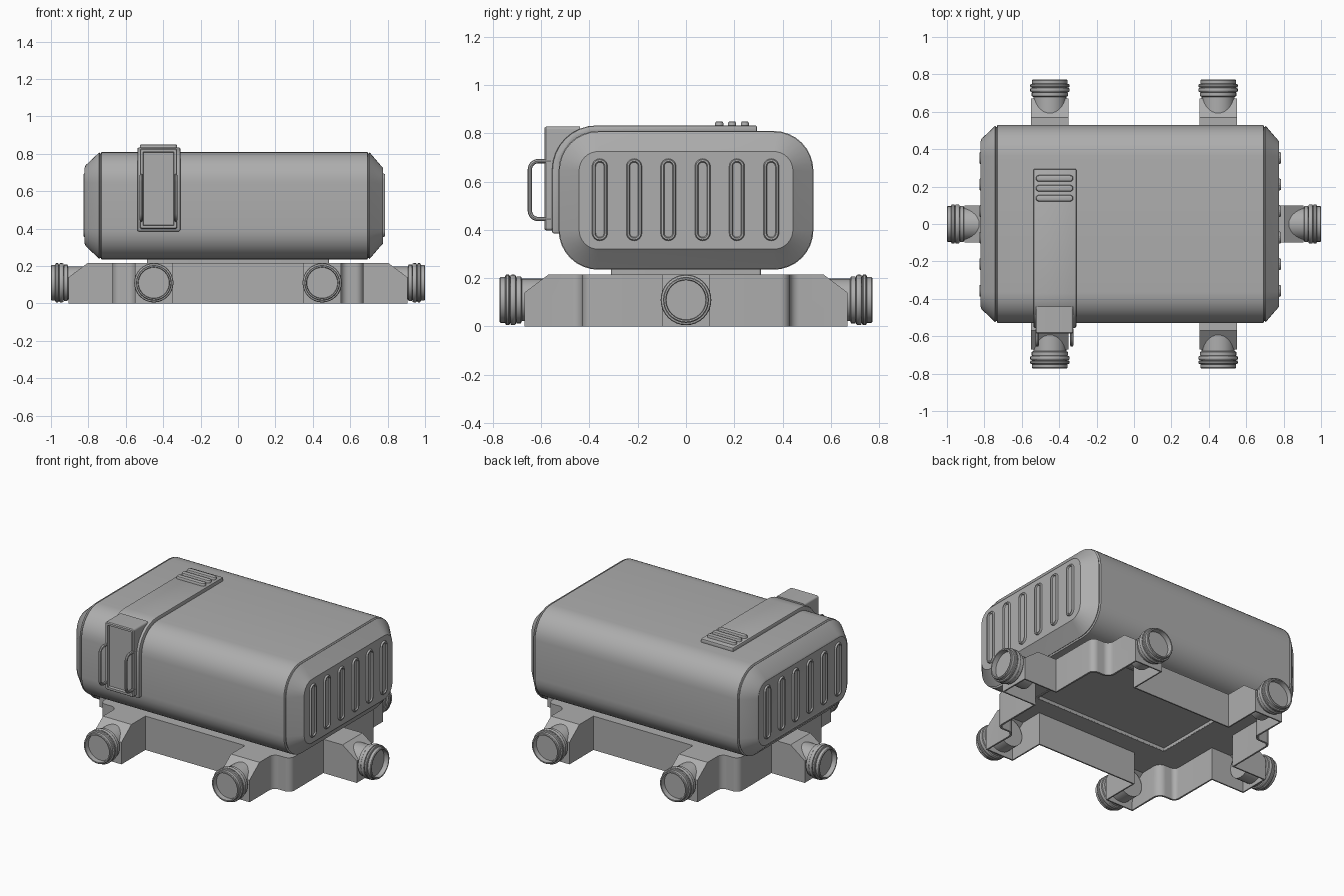
import bpy, bmesh
from math import sin, cos, pi
from mathutils import Vector

if "Cube" in bpy.data.objects:
    bpy.data.objects.remove(bpy.data.objects["Cube"], do_unlink=True)

grey = bpy.data.materials.new("plain_grey")
grey.use_nodes = True
grey.diffuse_color = (0.42, 0.42, 0.42, 1)
grey.node_tree.nodes["Principled BSDF"].inputs["Base Color"].default_value = grey.diffuse_color


def fillet(points, closed=True, steps=8):
    """Round the right-angled corners of a 2D path of (x, y, radius)."""
    out, n = [], len(points)
    for i, (x, y, r) in enumerate(points):
        p = Vector((x, y))
        if r <= 0 or (not closed and i in (0, n - 1)):
            out.append(p)
            continue
        a = (Vector(points[i - 1][:2]) - p).normalized() * r
        b = (Vector(points[(i + 1) % n][:2]) - p).normalized() * r
        for k in range(steps + 1):
            t = pi / 2 * k / steps
            out.append(p + a * (1 - sin(t)) + b * (1 - cos(t)))
    return out


def add_object(name, bm):
    bmesh.ops.remove_doubles(bm, verts=bm.verts, dist=0.0001)
    bmesh.ops.recalc_face_normals(bm, faces=bm.faces)
    mesh = bpy.data.meshes.new(name)
    bm.to_mesh(mesh)
    bm.free()
    mesh.materials.append(grey)
    obj = bpy.data.objects.new(name, mesh)
    bpy.context.collection.objects.link(obj)
    return obj


def loft(rings, cap_first=True):
    bm = bmesh.new()
    loops = [[bm.verts.new(p) for p in ring] for ring in rings]
    for a, b in zip(loops, loops[1:]):
        for i in range(len(a)):
            j = (i + 1) % len(a)
            bm.faces.new((a[i], a[j], b[j], b[i]))
    if cap_first:
        bm.faces.new(loops[0])
    bm.faces.new(loops[-1])
    return bm


def stack(name, w, h, r, levels, place, cap_first=True):
    """Loft rounded rectangles; each level is (height, inset)."""
    rings = []
    for t, d in levels:
        u, v, q = w / 2 - d, h / 2 - d, max(r - d, 0.001)
        outline = fillet([(u, v, q), (-u, v, q), (-u, -v, q), (u, -v, q)])
        rings.append([place(p.x, p.y, t) for p in outline])
    return add_object(name, loft(rings, cap_first))


def modify(obj, kind, **settings):
    mod = obj.modifiers.new(kind.title(), kind)
    for key, value in settings.items():
        setattr(mod, key, value)


# Hollow base frame with six arms, sloped at the tips and open underneath
quarter = [(0.905, 0.1, 0), (0.67, 0.1, 0), (0.67, 0.43, 0.04), (0.55, 0.43, 0.04),
           (0.55, 0.67, 0), (0.35, 0.67, 0), (0.35, 0.43, 0)]
half = quarter + [(-x, y, r) for x, y, r in reversed(quarter)]
plan = fillet(half + [(-x, -y, r) for x, y, r in half])
bm = loft([[(p.x, p.y, z) for p in plan] for z in (0, 0.215)])
for s in (-1, 1):
    for spot, normal in (((0.805 * s, 0, 0.215), (0.75 * s, 0, 1)),
                         ((0, 0.57 * s, 0.215), (0, 0.75 * s, 1))):
        bmesh.ops.bisect_plane(bm, geom=bm.verts[:] + bm.edges[:] + bm.faces[:],
                               plane_co=spot, plane_no=normal, clear_outer=True)
        bmesh.ops.holes_fill(bm, edges=[e for e in bm.edges if e.is_boundary])
bmesh.ops.recalc_face_normals(bm, faces=bm.faces)
under = [f for f in bm.faces if all(v.co.z < 0.001 for v in f.verts)]
bmesh.ops.delete(bm, geom=under, context="FACES")
base = add_object("base_frame", bm)
modify(base, "SOLIDIFY", thickness=0.012, offset=-1)


def upright(x, y, z):
    return (x, y, z)


cutter = stack("base_opening_cutter", 0.95, 0.596, 0.01, [(0.1, 0), (0.3, 0)], upright)
cutter.hide_render = True
modify(base, "BOOLEAN", object=cutter, operation="DIFFERENCE", solver="EXACT")

# Low hollow riser between base and body
riser = stack("riser", 0.975, 0.62, 0.01, [(0.204, 0), (0.238, 0)], upright, False)
modify(riser, "SOLIDIFY", thickness=0.012, offset=-1)

# Pipe connectors: one lathed profile of (distance outwards from tip, radius)
pipe_profile = [(-0.2, 0.088), (-0.092, 0.088), (-0.088, 0.097), (-0.07, 0.097),
                (-0.068, 0.092), (-0.066, 0.102), (-0.061, 0.105), (-0.05, 0.105),
                (-0.045, 0.102), (-0.043, 0.093), (-0.041, 0.102), (-0.037, 0.105),
                (-0.028, 0.105), (-0.024, 0.102), (-0.022, 0.095), (-0.004, 0.095),
                (0, 0.091), (0, 0.084), (-0.03, 0.082)]
pipe_levels = [(t, 0.105 - r) for t, r in pipe_profile]
for s, side in ((-1, "right"), (1, "left")):
    stack("end_pipe_" + side, 0.21, 0.21, 0.105, pipe_levels,
          lambda u, v, t: (s * (1 + t), u, 0.11 + v))
    for e, end in ((-1, "front"), (1, "back")):
        stack(f"{end}_pipe_{side}", 0.21, 0.21, 0.105, pipe_levels,
              lambda u, v, t: (0.45 * s + u, e * (0.772 + t), 0.11 + v))

# Main body: rounded box with seam grooves and bevelled end caps
body_levels = [(-0.817, 0.095), (-0.82, 0.085), (-0.815, 0.072), (-0.742, 0.003),
               (-0.737, 0.009), (-0.734, 0.009), (-0.73, 0),
               (0.692, 0), (0.696, 0.009), (0.699, 0.009), (0.704, 0.003),
               (0.758, 0.066), (0.775, 0.085), (0.775, 0.1)]
stack("body", 1.056, 0.575, 0.165, body_levels, lambda u, v, t: (t, u, 0.5225 + v))

# Grille slots on both end caps
for s, face, side in ((-1, 0.817, "right"), (1, 0.775, "left")):
    for i in range(6):
        stack(f"grille_slot_{side}_{i + 1}", 0.064, 0.34, 0.032,
              [(-0.01, 0), (0.004, 0), (0.01, 0.004), (0.01, 0.011), (0.002, 0.015)],
              lambda u, v, t: (s * (face + t), -0.357 + 0.142 * i + u, 0.525 + v))

# Strap wrapped over the top and down the front
strap_path = fillet([(0.295, 0.8, 0), (0.295, 0.833, 0), (-0.555, 0.833, 0.185),
                     (-0.555, 0.385, 0), (-0.52, 0.385, 0), (-0.52, 0.8, 0.15)])
strap = add_object("strap", loft([[(x, p.x, p.y) for p in strap_path]
                                  for x in (-0.538, -0.308)]))
modify(strap, "BEVEL", width=0.008, segments=2, limit_method="ANGLE")

# Vent bars on the strap
for i in range(3):
    stack(f"vent_bar_{i + 1}", 0.2, 0.034, 0.017,
          [(0.825, 0), (0.842, 0), (0.848, 0.003), (0.85, 0.008)],
          lambda u, v, t: (-0.425 + u, 0.138 + 0.053 * i + v, t))

# Latch box with a recessed front panel
stack("latch_box", 0.2, 0.43, 0.012,
      [(0.44, 0), (0.58, 0), (0.586, 0.005), (0.586, 0.018), (0.568, 0.02)],
      lambda u, v, t: (-0.425 + u, -t, 0.613 + v))

# Pair of wire handles beside the latch
grip = fillet([(-0.56, 0.445, 0), (-0.647, 0.445, 0.035), (-0.647, 0.685, 0.035),
               (-0.56, 0.685, 0)], closed=False)
for x, side in ((-0.517, "right"), (-0.333, "left")):
    curve = bpy.data.curves.new("handle_" + side, "CURVE")
    curve.dimensions = "3D"
    curve.bevel_depth = 0.009
    curve.bevel_resolution = 2
    spline = curve.splines.new("POLY")
    spline.points.add(len(grip) - 1)
    for point, p in zip(spline.points, grip):
        point.co = (x, p.x, p.y, 1)
    curve.materials.append(grey)
    handle = bpy.data.objects.new("handle_" + side, curve)
    bpy.context.collection.objects.link(handle)

# Apply modifiers, drop the cutter, and smooth rounded surfaces
bpy.ops.object.select_all(action="DESELECT")
parts = [o for o in bpy.context.collection.objects
         if o.type in {"MESH", "CURVE"} and o != cutter]
for obj in parts:
    obj.select_set(True)
bpy.context.view_layer.objects.active = base
bpy.ops.object.convert(target="MESH")
bpy.data.objects.remove(cutter, do_unlink=True)
bpy.ops.object.shade_smooth_by_angle(angle=0.6)
